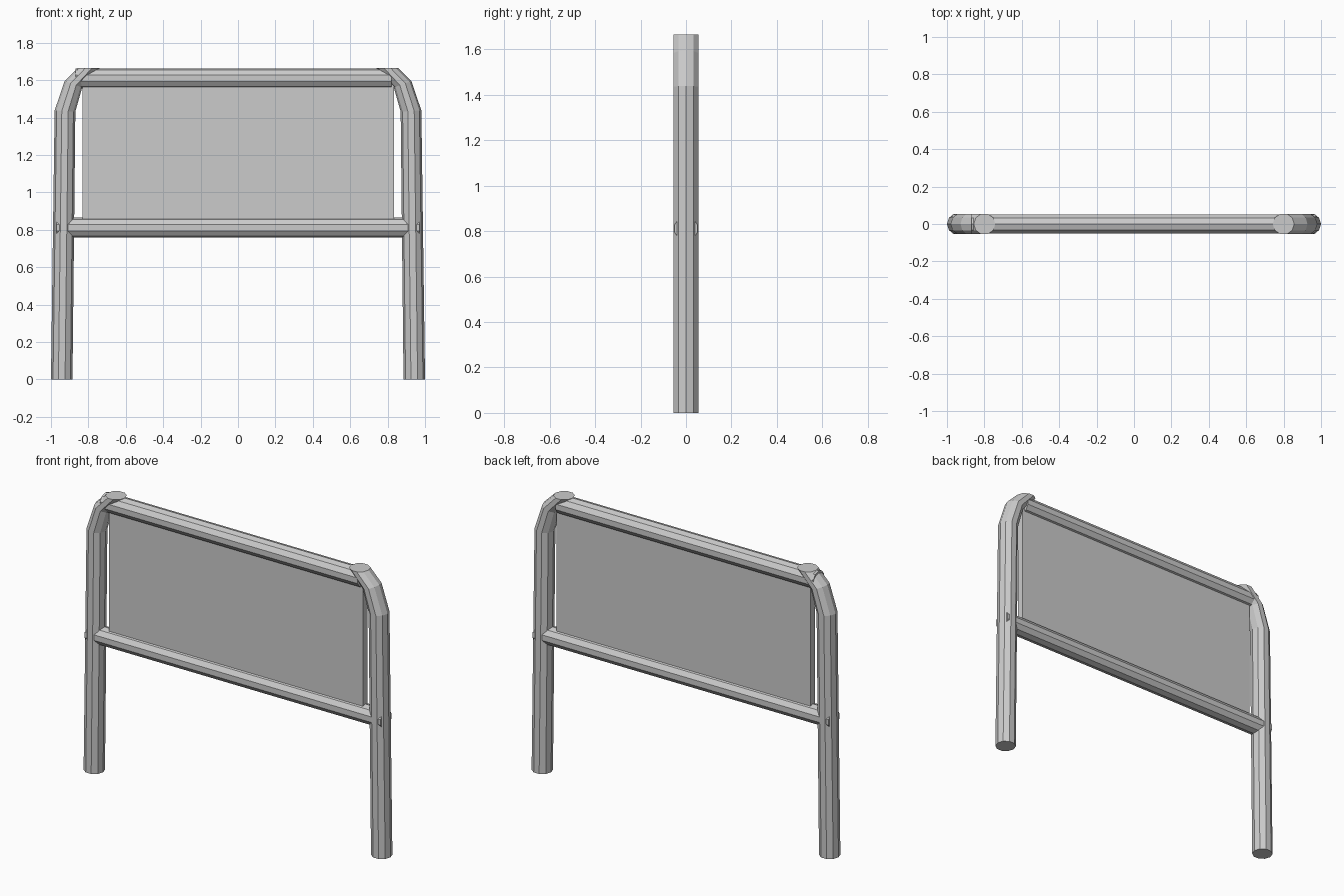
import bpy, bmesh
from math import cos, sin, pi, radians

if "Cube" in bpy.data.objects:
    bpy.data.objects.remove(bpy.data.objects["Cube"])

SIDES = 10


def loft(name, rings):
    """Skin a closed flat-shaded tube through rings of points."""
    bm = bmesh.new()
    loops = [[bm.verts.new(p) for p in ring] for ring in rings]
    for a, b in zip(loops, loops[1:]):
        for i in range(SIDES):
            j = (i + 1) % SIDES
            bm.faces.new((a[i], a[j], b[j], b[i]))
    bm.faces.new(loops[0])
    bm.faces.new(loops[-1])
    bmesh.ops.recalc_face_normals(bm, faces=bm.faces)
    mesh = bpy.data.meshes.new(name)
    bm.to_mesh(mesh)
    bm.free()
    obj = bpy.data.objects.new(name, mesh)
    bpy.context.collection.objects.link(obj)
    return obj


def leg(name, side):
    # centre x, centre z, half width in x, tilt of the ring
    path = [(0.9425, 0.0, 0.0575, 0), (0.925, 1.435, 0.0555, 3),
            (0.880, 1.578, 0.0500, 20), (0.799, 1.664, 0.0575, 0)]
    rings = []
    for x, z, r, tilt in path:
        t = radians(tilt)
        ring = []
        for k in range(SIDES):
            a = 2 * pi * k / SIDES
            u = r * cos(a)
            ring.append((side * (x + u * cos(t)), 0.0575 * sin(a), z + u * sin(t)))
        rings.append(ring)
    return loft(name, rings)


def rail(name, x0, x1, z, r=0.0535):
    rings = [[(x, r * sin(2 * pi * k / SIDES), z + r * cos(2 * pi * k / SIDES))
              for k in range(SIDES)] for x in (x0, x1)]
    return loft(name, rings)


# Bent side legs
leg("left_leg", -1)
leg("right_leg", 1)

# Horizontal rails
rail("top_rail", -0.87, 0.82, 1.610)
rail("lower_rail", -0.97, 0.97, 0.811)

# Flat panel held between the rails
bpy.ops.mesh.primitive_cube_add(size=1, location=(0.002, 0, 1.2125))
panel = bpy.context.object
panel.name = "panel"
panel.scale = (1.665, 0.04, 0.765)
